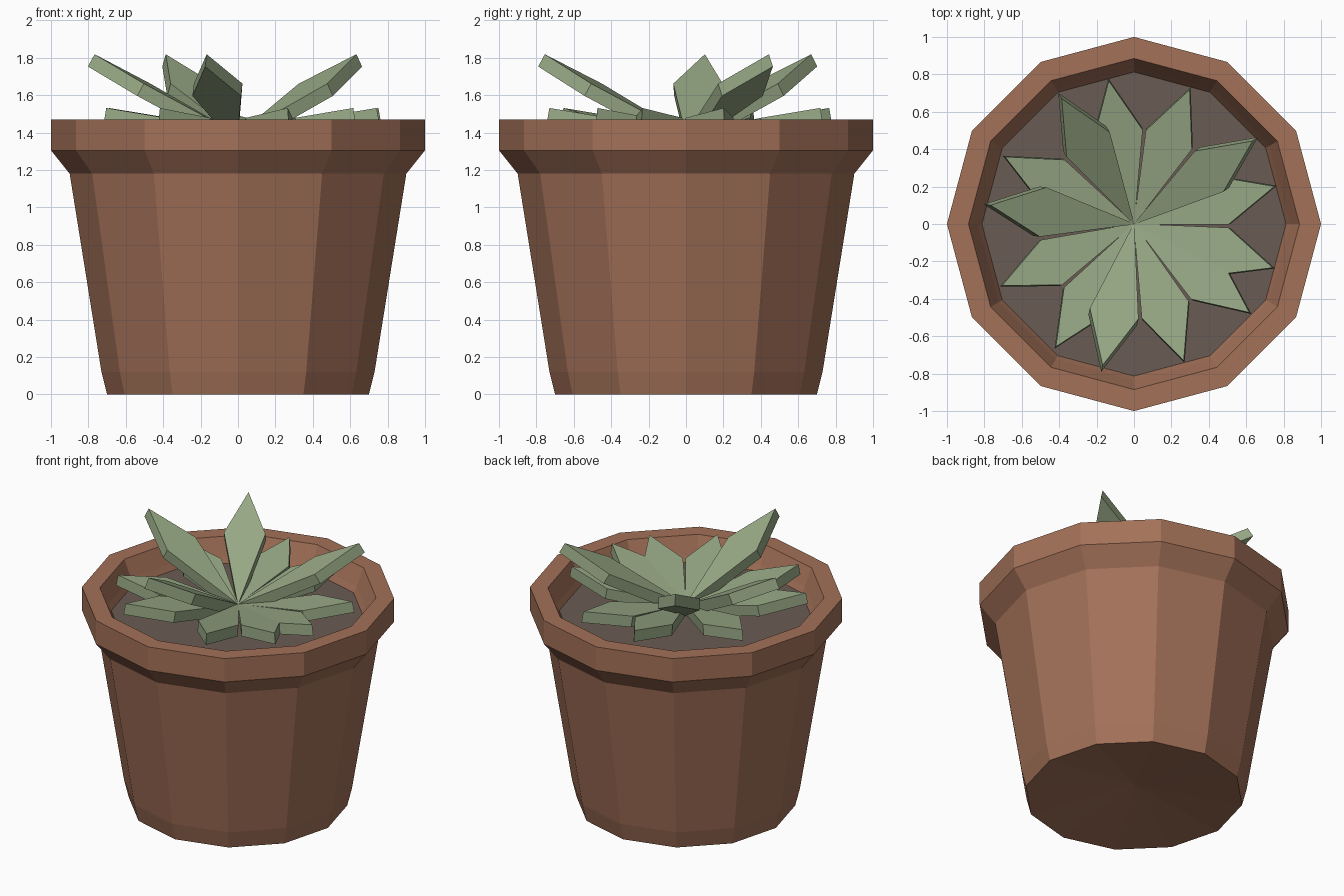
import bpy, bmesh, math
from mathutils import Matrix, Vector

if "Cube" in bpy.data.objects:
    bpy.data.objects.remove(bpy.data.objects["Cube"])


def material(name, rgb):
    lin = [((c / 255 + 0.055) / 1.055) ** 2.4 for c in rgb]
    m = bpy.data.materials.new(name)
    m.diffuse_color = (*lin, 1)
    m.use_nodes = True
    m.node_tree.nodes["Principled BSDF"].inputs["Base Color"].default_value = m.diffuse_color
    return m


terracotta = material("terracotta", (163, 113, 88))
soil_brown = material("soil_brown", (106, 92, 83))
leaf_green = material("leaf_green", (151, 168, 133))


def finish(bm, name, mat):
    bmesh.ops.recalc_face_normals(bm, faces=bm.faces)
    me = bpy.data.meshes.new(name)
    bm.to_mesh(me)
    bm.free()
    me.materials.append(mat)
    ob = bpy.data.objects.new(name, me)
    bpy.context.collection.objects.link(ob)
    return ob


def lathe(name, profile, mat, apex, sides=12):
    """Stack of (radius, z) rings; first ring closed by a fan to height apex."""
    bm = bmesh.new()
    rings = [[bm.verts.new((r * math.cos(math.tau * i / sides),
                            r * math.sin(math.tau * i / sides), z))
              for i in range(sides)] for r, z in profile]
    tip = bm.verts.new((0, 0, apex))
    for i in range(sides):
        j = (i + 1) % sides
        bm.faces.new((rings[0][j], rings[0][i], tip))
        for a, b in zip(rings, rings[1:]):
            bm.faces.new((a[i], a[j], b[j], b[i]))
    bm.faces.new(rings[-1])
    return finish(bm, name, mat)


# Twelve-sided pot with flared rim, hollow top and slightly dished base
lathe("pot", [(0.70, 0), (0.73, 0.12), (0.90, 1.18), (1.0, 1.305), (1.0, 1.47),
              (0.885, 1.47), (0.835, 1.35), (0.81, 1.30)], terracotta, 0.08)

# Soil disc
lathe("soil", [(0.80, 1.295), (0.813, 1.31)], soil_brown, 1.295)

# Leaves: thick kite plates set out by the golden angle, rising from one point
BASE_Z, THICK = 1.39, 0.075


def leaf(name, angle, tilt, length, wide_at):
    bm = bmesh.new()
    outline = [(0, -0.002), (wide_at, -0.133), (length, 0), (wide_at, 0.133), (0, 0.002)]
    top = bm.faces.new([bm.verts.new((x, y, 0)) for x, y in outline])
    ext = bmesh.ops.extrude_face_region(bm, geom=[top], use_keep_orig=True)
    low = [v for v in ext["geom"] if isinstance(v, bmesh.types.BMVert)]
    bmesh.ops.translate(bm, verts=low, vec=Vector((0, 0, -THICK)))
    turn = (Matrix.Translation((0, 0, BASE_Z)) @ Matrix.Rotation(angle, 4, 'Z')
            @ Matrix.Rotation(-tilt, 4, 'Y'))
    bm.transform(turn)
    finish(bm, name, leaf_green)


for k in range(13):
    angle = math.radians(322.5 + 137.5 * k)
    if k < 9:      # low outer ring
        leaf(f"outer_leaf_{k + 1}", angle, math.radians(10.3), 0.79, 0.495)
    else:          # steep upper leaves
        leaf(f"upper_leaf_{k - 8}", angle, math.radians(29), 0.884, 0.56)
